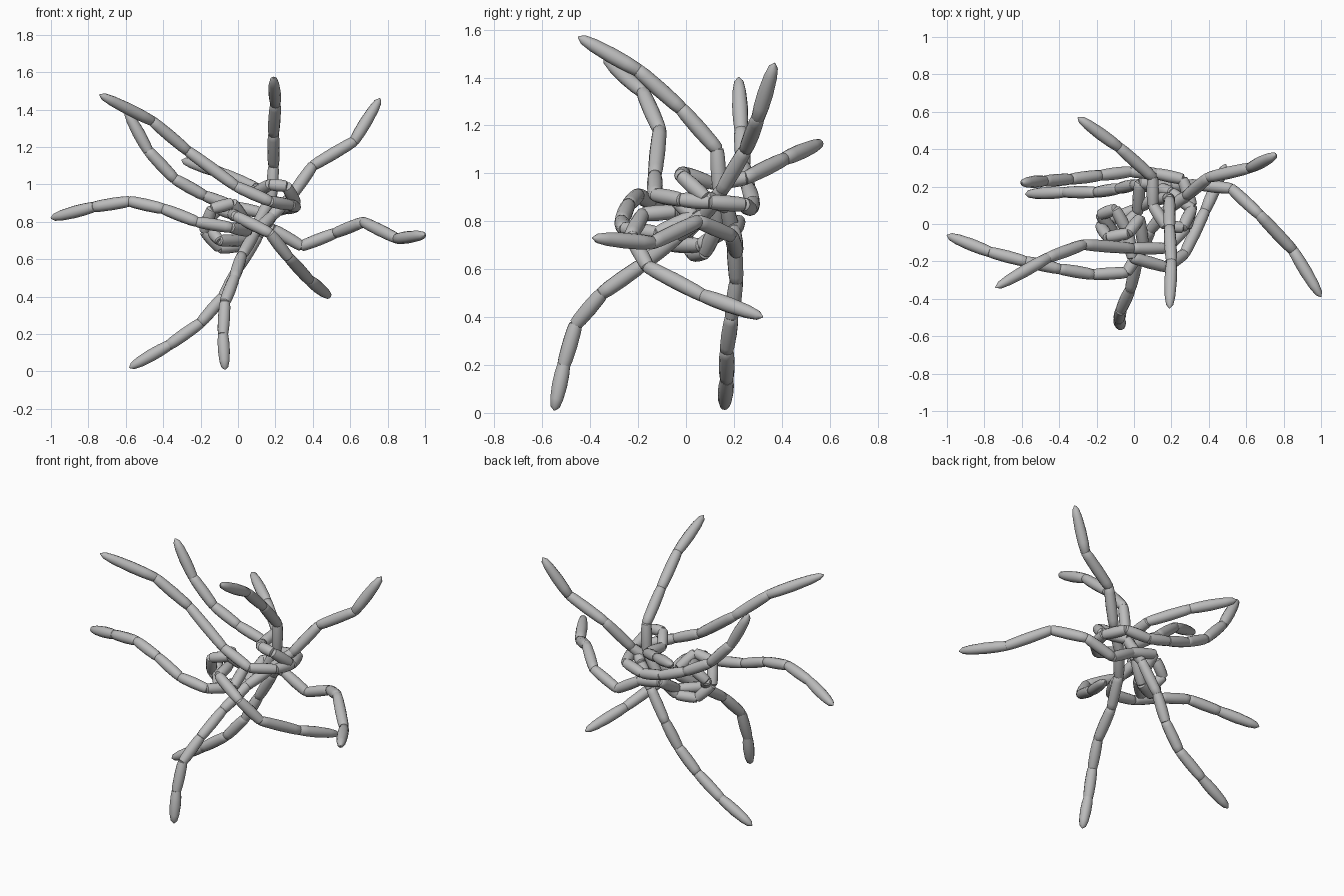
import bpy
import bmesh
import math
from mathutils import Vector

cube = bpy.data.objects.get("Cube")
if cube:
    bpy.data.objects.remove(cube, do_unlink=True)

SIDES = 12
RADIUS = 0.033

# One plain grey for every strand
grey = bpy.data.materials.new("plain_grey")
grey.use_nodes = True
colour = (0.5, 0.5, 0.5, 1)
grey.diffuse_color = colour
grey.node_tree.nodes["Principled BSDF"].inputs["Base Color"].default_value = colour

# Profiles: position along the segment, share of the full radius
LINK = [(-0.04, 0.6), (0, 0.84), (0.15, 0.94), (0.5, 1), (0.85, 0.94), (1, 0.84), (1.04, 0.6)]
TIP = [(-0.03, 0.6), (0, 0.84), (0.2, 0.97), (0.45, 1), (0.75, 0.85), (0.92, 0.6), (1, 0.1)]


def add_segment(bm, start, end, profile):
    """Sweep rings of the profile from start to end and cap both ends."""
    axis = end - start
    turn = axis.to_track_quat("Z", "Y")
    rings = []
    for along, share in profile:
        centre = start + axis * along
        ring = []
        for i in range(SIDES):
            angle = math.tau * i / SIDES
            offset = Vector((math.cos(angle), math.sin(angle), 0)) * RADIUS * share
            ring.append(bm.verts.new(centre + turn @ offset))
        rings.append(ring)
    for low, high in zip(rings, rings[1:]):
        for i in range(SIDES):
            j = (i + 1) % SIDES
            bm.faces.new((low[i], low[j], high[j], high[i]))
    bm.faces.new(list(reversed(rings[0])))
    bm.faces.new(rings[-1])


def add_strand(name, *path):
    """A chain of spindle links with a pointed tip at each end."""
    joints = [Vector(p) for p in path]
    bm = bmesh.new()
    add_segment(bm, joints[1], joints[0], TIP)
    for start, end in zip(joints[1:-2], joints[2:-1]):
        add_segment(bm, start, end, LINK)
    add_segment(bm, joints[-2], joints[-1], TIP)
    mesh = bpy.data.meshes.new(name)
    bm.to_mesh(mesh)
    bm.free()
    mesh.materials.append(grey)
    strand = bpy.data.objects.new(name, mesh)
    bpy.context.collection.objects.link(strand)
    bpy.ops.object.select_all(action="DESELECT")
    strand.select_set(True)
    bpy.context.view_layer.objects.active = strand
    bpy.ops.object.shade_smooth_by_angle(angle=math.radians(40))


# Both ends rise to the right, with a bend round the upper knot
add_strand(
    "upper_right_strand",
    (-.74, -.34, 1.48), (-.46, -.18, 1.34), (-.27, -.11, 1.18), (-.01, -.13, .99),
    (.17, -.13, .91), (.28, -.02, .89), (.31, .1, .88), (.26, .24, .87),
    (.12, .27, .85), (-.02, .28, .88), (-.18, .26, .94), (-.34, .24, 1.03),
    (-.48, .23, 1.18), (-.6, .22, 1.4))

# From the high front tip through the lower knot to the far right tip
add_strand(
    "high_front_strand",
    (.19, -.45, 1.57), (.2, -.2, 1.43), (.19, -.02, 1.27), (.19, .13, 1.1),
    (.18, .14, .93), (.1, .13, .78), (.01, .08, .67), (-.1, .03, .66),
    (-.18, -.01, .75), (-.14, -.07, .87), (-.03, -.05, .9), (.03, .03, .82),
    (.05, -.12, .75), (-.04, -.26, .77), (-.22, -.27, .8), (-.4, -.24, .87),
    (-.58, -.2, .91), (-.77, -.15, .88), (-1, -.06, .82))

# From the upper left tip straight through to the front foot
add_strand(
    "front_foot_strand",
    (.76, .37, 1.46), (.62, .3, 1.23), (.4, .25, 1.1), (.28, .15, .93),
    (.18, .08, .83), (.09, -.03, .74), (.02, -.18, .62), (-.02, -.35, .5),
    (-.07, -.46, .37), (-.08, -.51, .2), (-.07, -.55, .01))

# From the back tip round the upper knot to the right foot
add_strand(
    "back_and_foot_strand",
    (-.3, .57, 1.13), (-.08, .41, 1.06), (.1, .25, .98), (.1, .1, .96),
    (.17, -.01, 1), (.26, -.02, .99), (.31, .08, .9), (.2, .17, .86),
    (.11, .2, .73), (0, .21, .55), (-.08, .19, .4), (-.2, .17, .26),
    (-.37, .17, .14), (-.58, .16, .02))

# From the far left tip round the lower knot to the low left tip
add_strand(
    "far_left_strand",
    (1, -.39, .73), (.85, -.14, .71), (.67, .05, .8), (.52, .19, .74),
    (.34, .21, .67), (.19, .2, .76), (.03, .22, .8), (.02, .06, .7),
    (-.1, -.06, .7), (-.18, .05, .8), (-.1, .08, .87), (-.03, -.05, .84),
    (-.01, -.18, .83), (.17, -.23, .74), (.27, -.16, .61), (.38, .07, .49),
    (.49, .32, .4))
